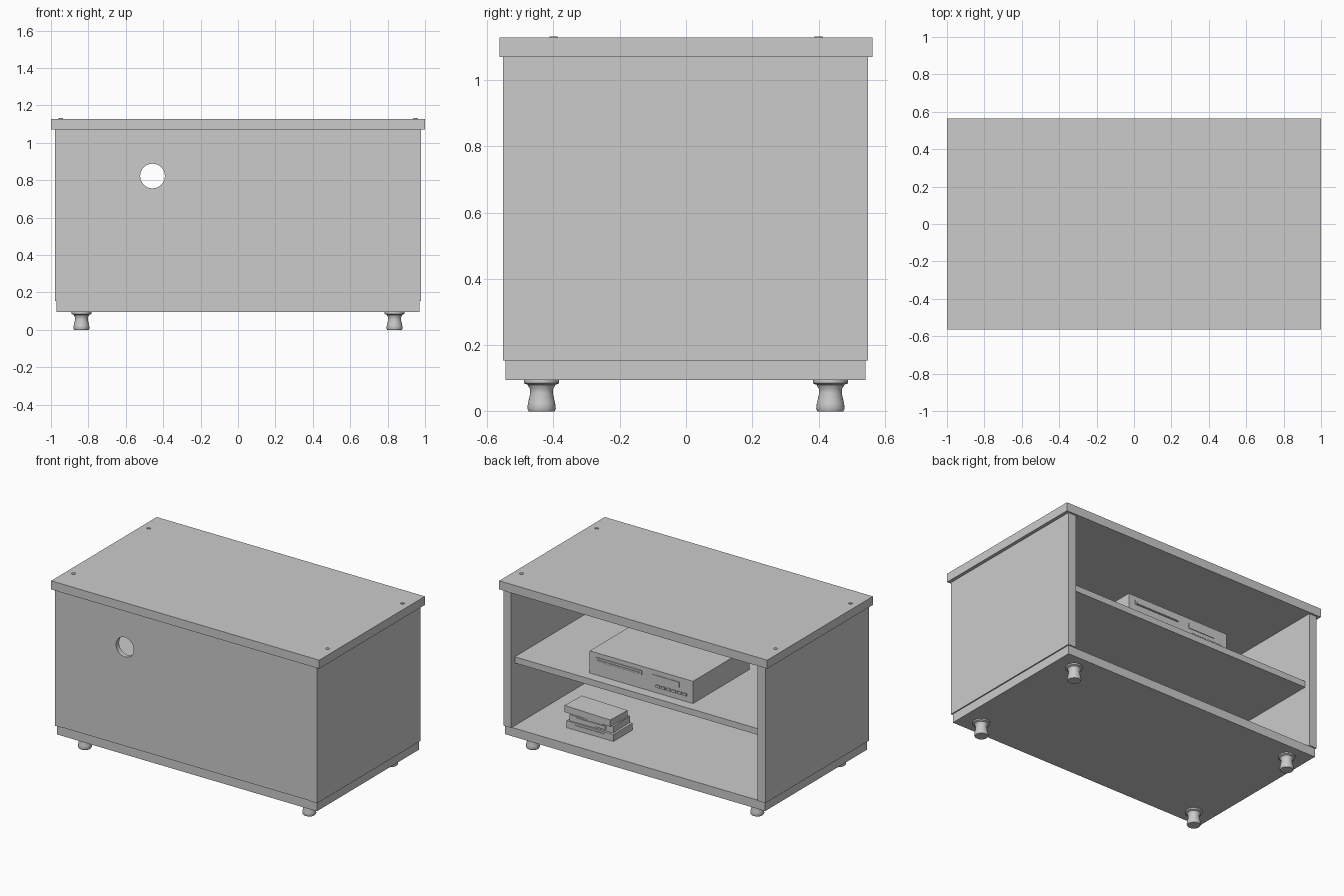
import bpy, bmesh, math
from mathutils import Matrix, Vector

cube = bpy.data.objects.get("Cube")
if cube:
    bpy.data.objects.remove(cube, do_unlink=True)

GREY = (0.6, 0.6, 0.6, 1)
grey = bpy.data.materials.new("light_grey")
grey.use_nodes = True
grey.diffuse_color = GREY
grey.node_tree.nodes["Principled BSDF"].inputs["Base Color"].default_value = GREY


def finish(name, bm):
    bmesh.ops.recalc_face_normals(bm, faces=bm.faces)
    mesh = bpy.data.meshes.new(name)
    bm.to_mesh(mesh)
    bm.free()
    mesh.materials.append(grey)
    obj = bpy.data.objects.new(name, mesh)
    bpy.context.collection.objects.link(obj)
    return obj


def box(name, x, y, z, turn=0):
    """Box from (min, max) pairs, optionally turned about its vertical axis."""
    centre = Vector([sum(p) / 2 for p in (x, y, z)])
    size = Vector([p[1] - p[0] for p in (x, y, z)])
    bm = bmesh.new()
    bmesh.ops.create_cube(bm, size=1, matrix=Matrix.Translation(centre)
                          @ Matrix.Rotation(turn, 4, "Z") @ Matrix.Diagonal(size).to_4x4())
    return finish(name, bm)


def rod(name, centre, radius, length, axis="Z", sides=24):
    turn = Matrix.Rotation(math.pi / 2, 4, "X") if axis == "Y" else Matrix.Identity(4)
    bm = bmesh.new()
    bmesh.ops.create_cone(bm, cap_ends=True, segments=sides, radius1=radius, radius2=radius,
                          depth=length, matrix=Matrix.Translation(centre) @ turn)
    return finish(name, bm)


def lathe(name, centre, profile, sides=32):
    bm = bmesh.new()
    points = [bm.verts.new((r, 0, z)) for r, z in profile]
    edges = [bm.edges.new(pair) for pair in zip(points, points[1:])]
    bmesh.ops.spin(bm, geom=points + edges, cent=(0, 0, 0), axis=(0, 0, 1),
                   angle=math.tau, steps=sides)
    bmesh.ops.remove_doubles(bm, verts=bm.verts, dist=0.0001)
    bmesh.ops.translate(bm, verts=bm.verts, vec=centre)
    return finish(name, bm)


def activate(obj):
    bpy.ops.object.select_all(action="DESELECT")
    obj.select_set(True)
    bpy.context.view_layer.objects.active = obj


# Carcass
box("top_board", (-1, 1), (-0.563, 0.563), (1.07, 1.128))
box("base_board", (-0.97, 0.97), (-0.545, 0.542), (0.094, 0.153))
box("right_side", (-0.978, -0.92), (-0.553, 0.55), (0.153, 1.07))
box("left_side", (0.92, 0.978), (-0.553, 0.55), (0.153, 1.07))
box("shelf", (-0.92, 0.92), (-0.52, 0.51), (0.575, 0.617))

# Closed panel with a round cable hole
panel = box("closed_panel", (-0.92, 0.92), (-0.552, -0.52), (0.155, 1.07))
cutter = rod("hole_cutter", (-0.457, -0.535, 0.822), 0.066, 0.2, "Y", 48)
cutter.hide_render = True
cut = panel.modifiers.new("cable_hole", "BOOLEAN")
cut.operation = "DIFFERENCE"
cut.solver = "EXACT"
cut.object = cutter
activate(panel)
bpy.ops.object.modifier_apply(modifier=cut.name)
bpy.data.objects.remove(cutter, do_unlink=True)

# Turned feet and screw caps
FOOT = [(0, 0), (0.039, 0), (0.043, 0.008), (0.041, 0.025), (0.034, 0.055),
        (0.035, 0.068), (0.042, 0.08), (0.053, 0.085), (0.053, 0.094), (0, 0.094)]
for sx, side in ((-1, "right"), (1, "left")):
    for sy, end in ((-1, "front"), (1, "back")):
        foot = lathe(f"{end}_{side}_foot", (sx * 0.837, sy * 0.436, 0), FOOT)
        activate(foot)
        bpy.ops.object.shade_smooth_by_angle(angle=math.radians(35))
        rod(f"{end}_{side}_screw_cap", (sx * 0.947, sy * 0.4, 1.129), 0.012, 0.006)

# Disc player with tray, display and buttons
box("player_body", (-0.36, 0.41), (-0.16, 0.44), (0.617, 0.767))
box("player_tray", (0.02, 0.36), (0.44, 0.445), (0.71, 0.738))
box("player_tray_lip", (0.03, 0.35), (0.445, 0.449), (0.714, 0.725))
box("player_display", (-0.26, -0.06), (0.44, 0.444), (0.7, 0.735))
for i in range(6):
    x = -0.1 - i * 0.04
    box(f"player_button_{i + 1}", (x - 0.014, x + 0.014), (0.44, 0.447), (0.655, 0.672))

# Stack of cases on the floor
box("bottom_case", (0.294, 0.644), (0.15, 0.352), (0.153, 0.2))
box("middle_case", (0.31, 0.63), (0.155, 0.34), (0.2, 0.243), 0.03)
box("top_case", (0.319, 0.67), (0.164, 0.34), (0.243, 0.288), -0.04)
for i, (y, z) in enumerate(((0.352, 0.165), (0.342, 0.212))):
    box(f"case_label_{i + 1}", (0.36, 0.58), (y - 0.004, y + 0.004), (z, z + 0.022))
